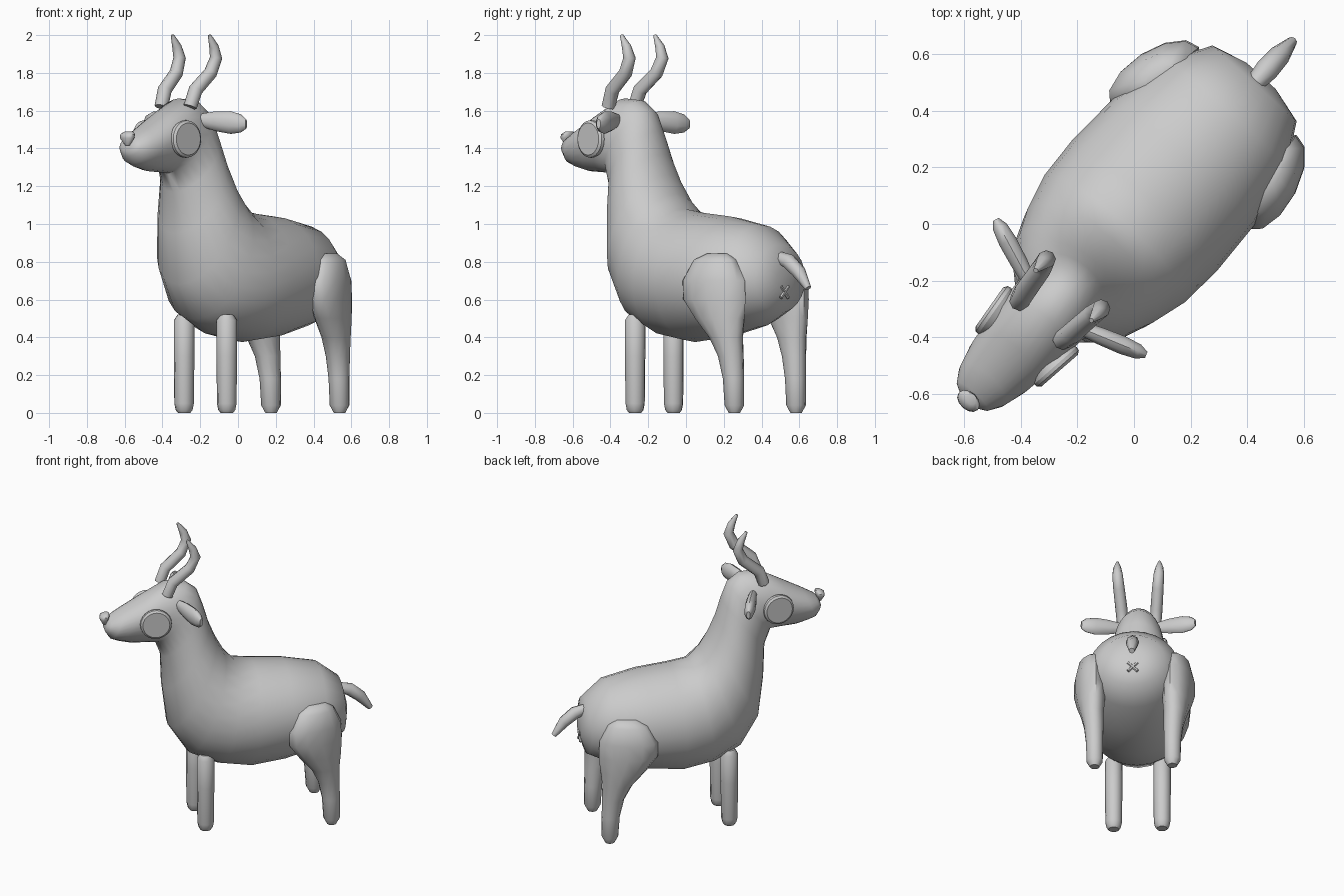
import bpy, bmesh, math
from mathutils import Vector, Matrix

cube = bpy.data.objects.get("Cube")
if cube:
    bpy.data.objects.remove(cube, do_unlink=True)

# The animal is built facing -y, then turned to its final heading
PLACE = Matrix.Rotation(math.radians(-42), 4, 'Z') @ Matrix.Translation((-0.016, 0, 0))

grey = bpy.data.materials.new("plain_grey")
grey.use_nodes = True
GREY = (0.6, 0.6, 0.6, 1)
grey.diffuse_color = GREY
grey.node_tree.nodes["Principled BSDF"].inputs["Base Color"].default_value = GREY


def loft(name, rings, sides=12, angle=50):
    """Skin elliptical rings given as (centre, half axis, half axis)."""
    bm = bmesh.new()
    loops = []
    for c, a, b in rings:
        loop = []
        for i in range(sides):
            t = math.tau * i / sides
            loop.append(bm.verts.new(PLACE @ (Vector(c) + Vector(a) * math.cos(t) + Vector(b) * math.sin(t))))
        loops.append(loop)
    for lo, hi in zip(loops, loops[1:]):
        for i in range(sides):
            j = (i + 1) % sides
            bm.faces.new((lo[i], lo[j], hi[j], hi[i]))
    bm.faces.new(loops[0][::-1])
    bm.faces.new(loops[-1])
    bmesh.ops.recalc_face_normals(bm, faces=bm.faces)
    mesh = bpy.data.meshes.new(name)
    bm.to_mesh(mesh)
    bm.free()
    mesh.materials.append(grey)
    obj = bpy.data.objects.new(name, mesh)
    bpy.context.collection.objects.link(obj)
    bpy.ops.object.select_all(action='DESELECT')
    obj.select_set(True)
    bpy.context.view_layer.objects.active = obj
    bpy.ops.object.shade_smooth_by_angle(angle=math.radians(angle))
    return obj


def tube(name, path, radii, sides=8):
    """Round tube with a radius at each path point."""
    pts = [Vector(p) for p in path]
    rings = []
    for i, p in enumerate(pts):
        tangent = (pts[min(i + 1, len(pts) - 1)] - pts[max(i - 1, 0)]).normalized()
        ref = Vector((1, 0, 0)) if abs(tangent.x) < 0.7 else Vector((0, 1, 0))
        a = tangent.cross(ref).normalized()
        rings.append((p, a * radii[i], tangent.cross(a) * radii[i]))
    return loft(name, rings, sides)


# Body, neck and head in one skin: upper y, z, lower y, z, half width
body = [
    (0.69, 0.76, 0.69, 0.64, 0.07), (0.655, 0.89, 0.655, 0.53, 0.20),
    (0.52, 0.995, 0.50, 0.455, 0.285), (0.30, 1.04, 0.27, 0.40, 0.335),
    (0.10, 1.06, 0.05, 0.375, 0.345), (-0.02, 1.08, -0.15, 0.41, 0.335),
    (-0.09, 1.16, -0.33, 0.495, 0.30), (-0.145, 1.26, -0.45, 0.68, 0.26),
    (-0.19, 1.37, -0.485, 0.95, 0.215), (-0.225, 1.49, -0.495, 1.17, 0.175),
    (-0.265, 1.60, -0.535, 1.27, 0.155), (-0.335, 1.655, -0.62, 1.275, 0.15),
    (-0.45, 1.665, -0.70, 1.28, 0.145), (-0.60, 1.585, -0.775, 1.30, 0.13),
    (-0.74, 1.51, -0.825, 1.32, 0.105), (-0.82, 1.465, -0.85, 1.36, 0.075),
    (-0.845, 1.44, -0.86, 1.385, 0.045),
]
loft("body", [((0, (ty + by) / 2, (tz + bz) / 2),
               (0, (ty - by) / 2, (tz - bz) / 2), (w, 0, 0))
              for ty, tz, by, bz, w in body], 24, 60)

# Nose, wider near the top
loft("nose", [((0, y, z), (w, 0, 0), (0, d, 0)) for y, z, w, d in
              [(-0.855, 1.415, 0.012, 0.012), (-0.86, 1.455, 0.045, 0.028),
               (-0.855, 1.475, 0.045, 0.03), (-0.845, 1.49, 0.025, 0.018)]])

# Tail and the small cross below it
tube("tail", [(0, 0.63, 0.83), (0, 0.72, 0.80), (0, 0.79, 0.745), (0, 0.855, 0.66)],
     [0.03, 0.042, 0.038, 0.018])
for s, label in ((1, "left"), (-1, "right")):
    tube("tail_cross_" + label, [(-0.03 * s, 0.688, 0.61), (0.03 * s, 0.688, 0.67)],
         [0.01, 0.01], 6)

thigh = [
    (0.45, 0.265, 0.845, 0.06, 0.03), (0.44, 0.275, 0.81, 0.125, 0.07),
    (0.435, 0.28, 0.70, 0.185, 0.09), (0.44, 0.28, 0.60, 0.185, 0.09),
    (0.47, 0.27, 0.50, 0.145, 0.085), (0.505, 0.26, 0.40, 0.095, 0.072),
    (0.53, 0.25, 0.30, 0.07, 0.062), (0.545, 0.245, 0.18, 0.057, 0.055),
    (0.55, 0.244, 0.04, 0.052, 0.052), (0.55, 0.244, 0, 0.03, 0.03),
]
TILT = math.radians(15)

for s, label in ((1, "left"), (-1, "right")):
    # Front leg with a rounded foot
    loft("front_leg_" + label,
         [((0.152 * s, -0.24, z), (r, 0, 0), (0, r, 0)) for z, r in
          [(0, 0.033), (0.015, 0.045), (0.05, 0.052), (0.3, 0.055), (0.49, 0.055), (0.52, 0.035)]], 10)

    # Back leg with a broad flat thigh
    loft("back_leg_" + label,
         [((w * s, y, z),
           (-a * math.sin(TILT) * s, a * math.cos(TILT), 0),
           (b * math.cos(TILT) * s, b * math.sin(TILT), 0))
          for y, w, z, a, b in thigh])

    # Horn, sweeping back then up
    tube("horn_" + label,
         [(0.103 * s, -0.475, 1.62), (0.11 * s, -0.44, 1.71), (0.122 * s, -0.335, 1.80),
          (0.13 * s, -0.30, 1.88), (0.132 * s, -0.32, 1.94), (0.132 * s, -0.355, 2.0)],
         [0.036, 0.038, 0.036, 0.033, 0.025, 0.009])

    # Ear, a flattened leaf pointing out and back
    start, end = Vector((0.12 * s, -0.40, 1.55)), Vector((0.358 * s, -0.315, 1.53))
    flat = (end - start).cross(Vector((0, 0, 1))).normalized()
    loft("ear_" + label,
         [(start.lerp(end, t), (0, 0, h), flat * d) for t, h, d in
          [(0, 0.035, 0.025), (0.3, 0.052, 0.032), (0.65, 0.06, 0.034),
           (0.88, 0.048, 0.028), (1, 0.025, 0.012)]], 10)

    # Eye, a round disc with a soft rim
    out = Vector((math.cos(0.12) * s, -math.sin(0.12), 0))
    side = out.cross(Vector((0, 0, 1)))
    loft("eye_" + label,
         [(Vector((0.12 * s, -0.555, 1.45)) + out * d, side * r, (0, 0, r)) for d, r in
          [(0, 0.09), (0.025, 0.1), (0.038, 0.098), (0.048, 0.085)]], 24, 25)
